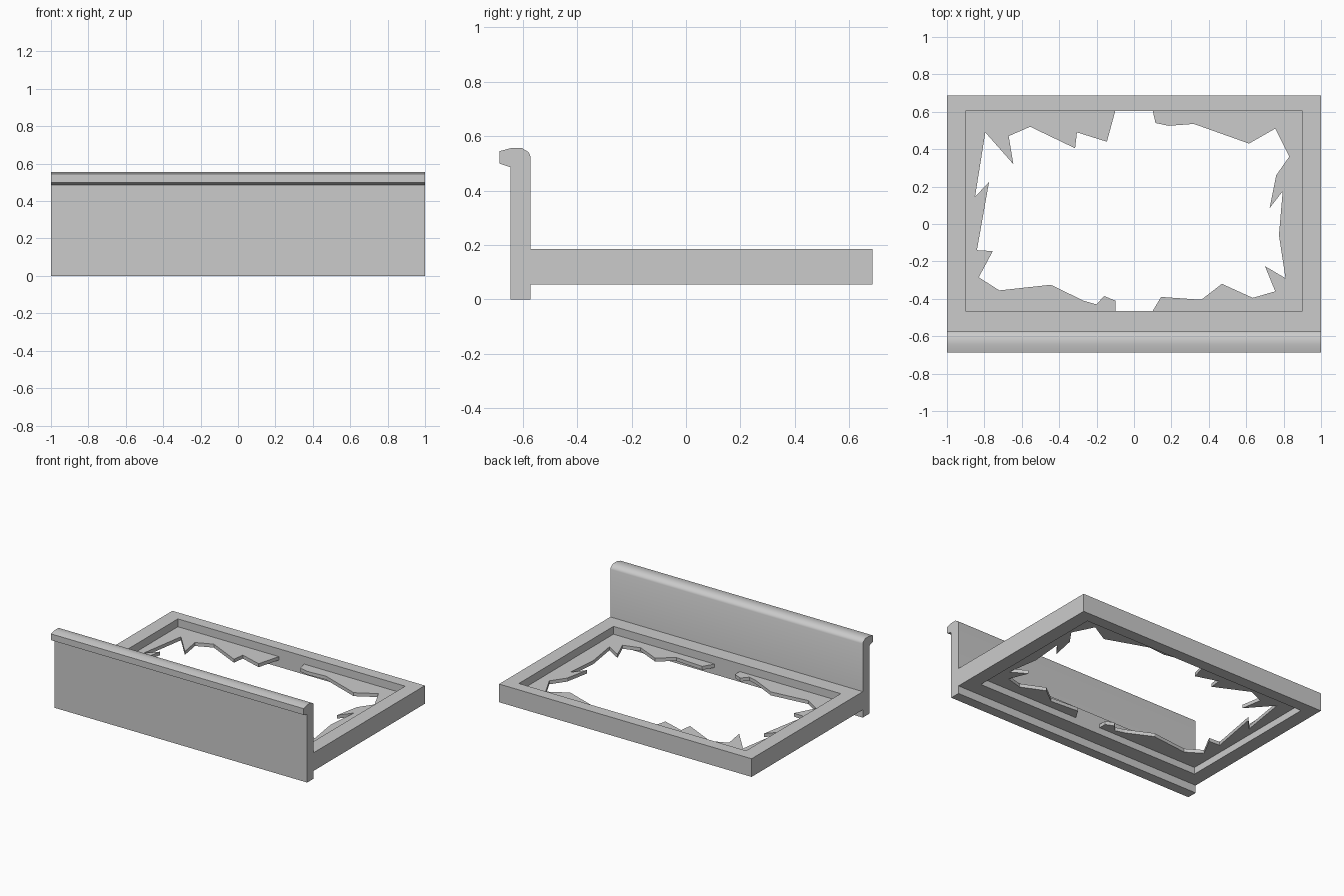
import bpy, bmesh, math

if "Cube" in bpy.data.objects:
    bpy.data.objects.remove(bpy.data.objects["Cube"])


def prism(name, points, to_3d, offset):
    """Extrude a closed 2D outline along an offset vector."""
    bm = bmesh.new()
    face = bm.faces.new([bm.verts.new(to_3d(a, b)) for a, b in points])
    new = bmesh.ops.extrude_face_region(bm, geom=[face])["geom"]
    bmesh.ops.translate(bm, vec=offset,
                        verts=[v for v in new if isinstance(v, bmesh.types.BMVert)])
    return finish(name, bm)


def finish(name, bm):
    bmesh.ops.recalc_face_normals(bm, faces=bm.faces)
    mesh = bpy.data.meshes.new(name)
    bm.to_mesh(mesh)
    bm.free()
    obj = bpy.data.objects.new(name, mesh)
    bpy.context.collection.objects.link(obj)
    return obj


# Drawer front with its overhanging rounded lip (y, z profile)
profile = [(-0.645, 0), (-0.572, 0), (-0.572, 0.527), (-0.578, 0.541),
           (-0.602, 0.556), (-0.645, 0.556), (-0.686, 0.545),
           (-0.686, 0.5), (-0.645, 0.486)]
front = prism("drawer_front", profile, lambda y, z: (-1, y, z), (2, 0, 0))
bpy.context.view_layer.objects.active = front
front.select_set(True)
bpy.ops.object.shade_smooth_by_angle(angle=math.radians(35))

# Rectangular frame behind the front
bm = bmesh.new()


def ring(x, y0, y1, z):
    return [bm.verts.new(p) for p in
            ((-x, y0, z), (x, y0, z), (x, y1, z), (-x, y1, z))]


loops = [ring(1, -0.572, 0.686, 0.056), ring(1, -0.572, 0.686, 0.186),
         ring(0.9, -0.465, 0.605, 0.186), ring(0.9, -0.465, 0.605, 0.056)]
for a, b in zip(loops, loops[1:] + loops[:1]):
    for i in range(4):
        j = (i + 1) % 4
        bm.faces.new((a[i], a[j], b[j], b[i]))
finish("drawer_frame", bm)

# Jagged remains of the broken bottom board, listed back to front
left_break = [(-0.1, 0.605), (-0.145, 0.44), (-0.305, 0.49), (-0.315, 0.405),
              (-0.555, 0.52), (-0.67, 0.47), (-0.645, 0.32), (-0.795, 0.49),
              (-0.85, 0.145), (-0.775, 0.225), (-0.84, -0.14), (-0.755, -0.145),
              (-0.83, -0.285), (-0.72, -0.355), (-0.445, -0.325), (-0.27, -0.41),
              (-0.2, -0.43), (-0.16, -0.385), (-0.1, -0.41), (-0.1, -0.465)]
right_break = [(0.1, 0.605), (0.115, 0.54), (0.185, 0.525), (0.32, 0.535),
               (0.615, 0.43), (0.755, 0.51), (0.83, 0.36), (0.76, 0.26),
               (0.725, 0.085), (0.795, 0.175), (0.775, -0.06), (0.81, -0.29),
               (0.7, -0.225), (0.755, -0.36), (0.635, -0.395), (0.47, -0.32),
               (0.36, -0.405), (0.145, -0.39), (0.1, -0.465)]
for name, side, edge in (("broken_bottom_left", -1, left_break),
                         ("broken_bottom_right", 1, right_break)):
    outline = edge + [(side * 0.9, -0.465), (side * 0.9, 0.605)]
    prism(name, outline, lambda x, y: (x, y, 0.105), (0, 0, 0.025))
